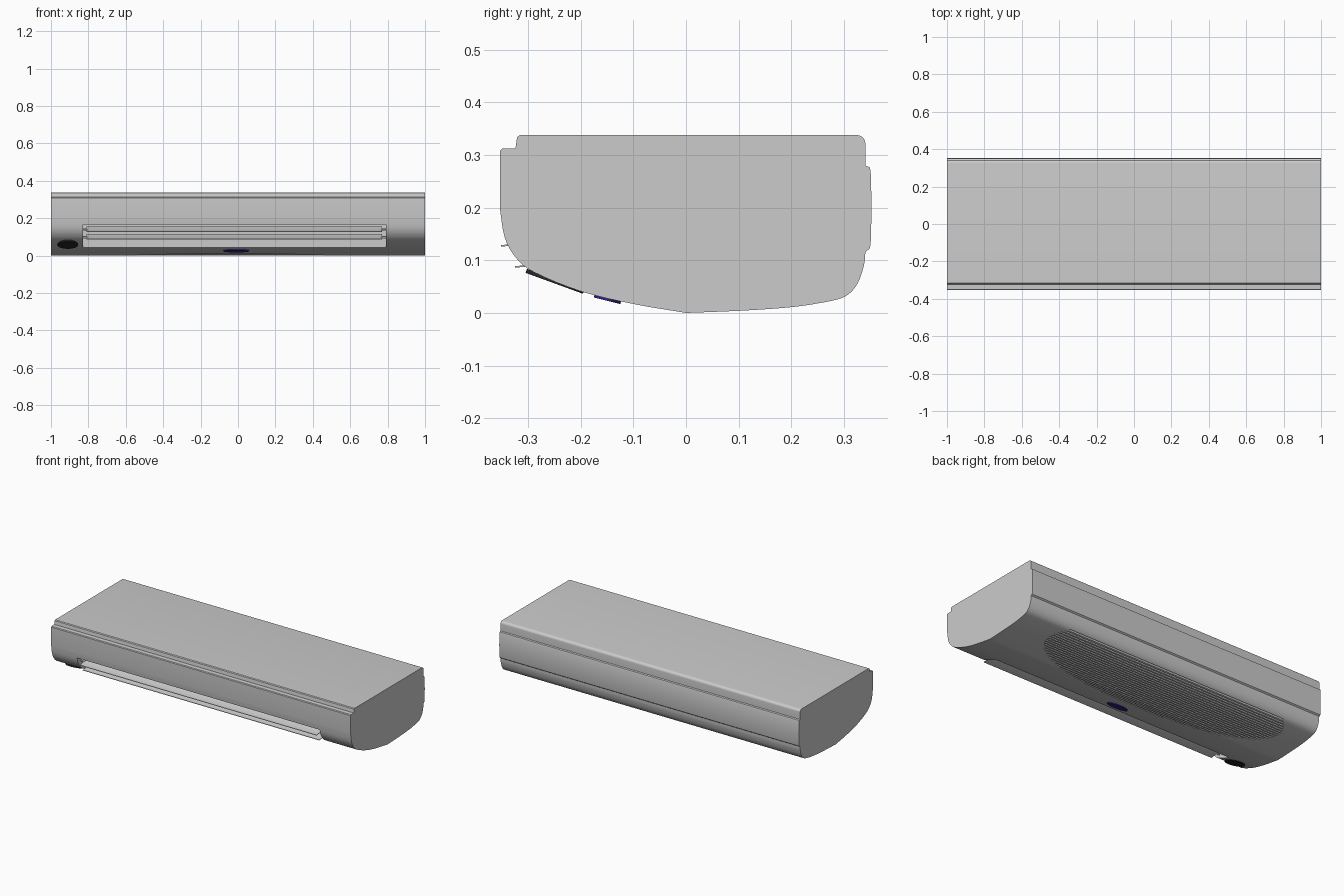
import bpy, bmesh, math
from mathutils import Vector

if "Cube" in bpy.data.objects:
    bpy.data.objects.remove(bpy.data.objects["Cube"])


def prism(name, profile, x0, x1):
    """Extrude a closed (y, z) outline along x."""
    bm = bmesh.new()
    f = bm.faces.new([bm.verts.new((x0, y, z)) for y, z in profile])
    ext = bmesh.ops.extrude_face_region(bm, geom=[f])
    moved = [v for v in ext["geom"] if isinstance(v, bmesh.types.BMVert)]
    bmesh.ops.translate(bm, verts=moved, vec=(x1 - x0, 0, 0))
    bmesh.ops.recalc_face_normals(bm, faces=bm.faces)
    me = bpy.data.meshes.new(name)
    bm.to_mesh(me)
    bm.free()
    ob = bpy.data.objects.new(name, me)
    bpy.context.collection.objects.link(ob)
    return ob


def spline(pts, n=4):
    """Catmull-Rom curve through the points."""
    p = [Vector(a) for a in pts]
    p = [2 * p[0] - p[1]] + p + [2 * p[-1] - p[-2]]
    out = []
    for i in range(1, len(p) - 2):
        a, b, c, d = p[i - 1:i + 3]
        for k in range(n):
            t = k / n
            out.append(0.5 * (2 * b + (c - a) * t + (2 * a - 5 * b + 4 * c - d) * t * t
                              + (3 * b - a - 3 * c + d) * t ** 3))
    return [tuple(v) for v in out] + [tuple(pts[-1])]


def cut(target, cutter):
    m = target.modifiers.new("cut", "BOOLEAN")
    m.operation, m.solver, m.object = "DIFFERENCE", "EXACT", cutter
    bpy.context.view_layer.objects.active = target
    bpy.ops.object.modifier_apply(modifier=m.name)
    bpy.data.objects.remove(cutter)


def smooth(ob, angle=28):
    bpy.ops.object.select_all(action="DESELECT")
    ob.select_set(True)
    bpy.context.view_layer.objects.active = ob
    bpy.ops.object.shade_smooth_by_angle(angle=math.radians(angle))


# Housing cross-section: rear corner, underside, rounded front, top step
rear_low = spline([(0.341, 0.116), (0.338, 0.09), (0.325, 0.054), (0.30, 0.03),
                   (0.25, 0.018), (0.19, 0.010), (0.10, 0.004), (0, 0.0)])
front_low = spline([(0, 0.0), (-0.10, 0.017), (-0.20, 0.041), (-0.29, 0.078),
                    (-0.325, 0.107), (-0.345, 0.145), (-0.354, 0.20)])
top_rear = [(0.325 + 0.016 * math.sin(a), 0.322 + 0.016 * math.cos(a))
            for a in (i * math.pi / 12 for i in range(7))]
profile = (top_rear + [(0.341, 0.28), (0.349, 0.277), (0.351, 0.27), (0.353, 0.20),
                       (0.351, 0.13), (0.349, 0.122)]
           + rear_low + front_low[1:]
           + [(-0.354, 0.308), (-0.350, 0.312), (-0.324, 0.313), (-0.321, 0.334), (-0.316, 0.338)])
housing = prism("housing", profile, -1, 1)

# Air outlet recess
cut(housing, prism("outlet_cutter", [(-0.40, 0.165), (-0.205, 0.165), (-0.205, 0.041),
                                     (-0.40, 0.041)], -0.83, 0.79))


def underside(y):
    pts = sorted(rear_low + front_low)
    for (y0, z0), (y1, z1) in zip(pts, pts[1:]):
        if y0 <= y <= y1 and y1 > y0:
            return z0 + (z1 - z0) * (y - y0) / (y1 - y0)
    return 0


# Intake grille: slots clipped to an oval
slots = []
for i in range(23):
    y = -0.06 + i * 0.0165
    half = 0.8 * math.sqrt(max(0, 1 - ((y - 0.2) / 0.27) ** 2))
    z = underside(y) + 0.012
    slots.append(prism("slot", [(y - 0.004, -0.05), (y + 0.004, -0.05),
                                (y + 0.004, z), (y - 0.004, z)], -0.04 - half, -0.04 + half))
bpy.ops.object.select_all(action="DESELECT")
for s in slots:
    s.select_set(True)
bpy.context.view_layer.objects.active = slots[0]
bpy.ops.object.join()
cut(housing, slots[0])
smooth(housing)

# Outlet vanes
for name, y, z in (("upper_vane", -0.352, 0.126), ("lower_vane", -0.325, 0.086)):
    t = 0.003
    line = [(y, z), (y + 0.025, z + 0.002), (y + 0.055, z + 0.012), (y + 0.085, z + 0.026)]
    vane = prism(name, line + [(a, b + t) for a, b in reversed(line)], -0.81, 0.77)
    smooth(vane)
    # Pivot tabs at both ends
    for side, x in (("left", -0.83), ("right", 0.765)):
        prism(f"{name}_{side}_pivot", [(y + 0.04, z + 0.005), (y + 0.06, z + 0.012),
                                       (y + 0.06, z + 0.02), (y + 0.04, z + 0.013)], x, x + 0.025)


# Oval sensor window and badge plate on the underside
def oval(name, loc, rx, ry, tilt, color):
    bpy.ops.mesh.primitive_cylinder_add(vertices=48, radius=1, depth=1, location=loc,
                                        rotation=(math.radians(tilt), 0, 0))
    ob = bpy.context.object
    ob.name = name
    ob.scale = (rx, ry, 0.008)
    mat = bpy.data.materials.new(name)
    mat.diffuse_color = color
    mat.use_nodes = True
    mat.node_tree.nodes["Principled BSDF"].inputs["Base Color"].default_value = mat.diffuse_color
    ob.data.materials.append(mat)
    smooth(ob)


oval("sensor_window", (-0.91, -0.249, 0.060), 0.055, 0.058, -20, (0.02, 0.02, 0.02, 1))
oval("oval_plate", (-0.01, -0.149, 0.027), 0.068, 0.026, -14, (0.03, 0.02, 0.3, 1))
